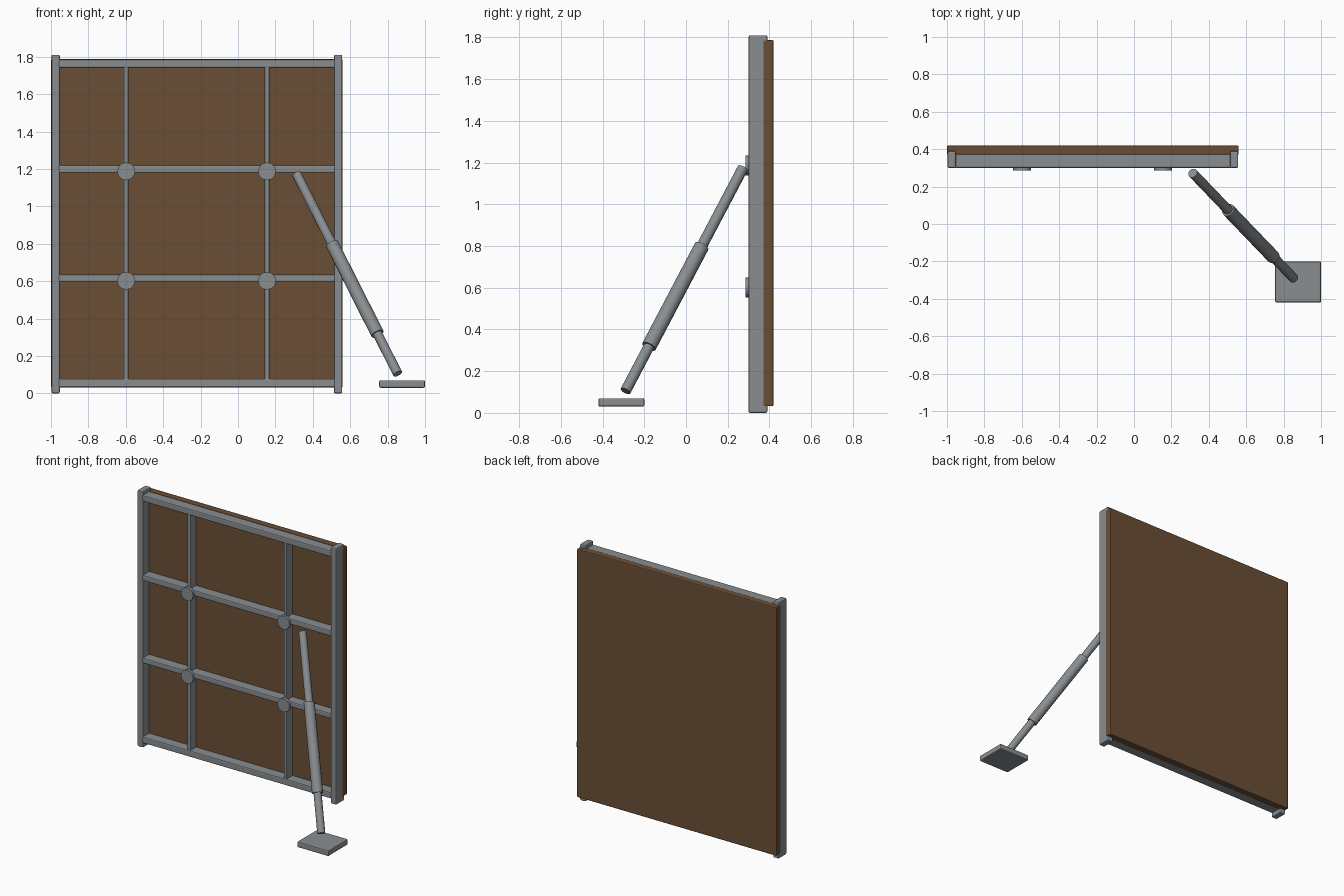
import bpy, bmesh
from mathutils import Vector

default = bpy.data.objects.get("Cube")
if default:
    bpy.data.objects.remove(default, do_unlink=True)


def material(name, rgb):
    m = bpy.data.materials.new(name)
    m.use_nodes = True
    m.diffuse_color = (*rgb, 1)
    m.node_tree.nodes["Principled BSDF"].inputs["Base Color"].default_value = (*rgb, 1)
    return m


steel = material("grey steel", (0.25, 0.27, 0.28))
wood = material("brown plywood", (0.147, 0.077, 0.036))


def finish(name, bm, mat, bevel=0.0):
    mesh = bpy.data.meshes.new(name)
    bm.to_mesh(mesh)
    bm.free()
    mesh.materials.append(mat)
    obj = bpy.data.objects.new(name, mesh)
    bpy.context.collection.objects.link(obj)
    if bevel:
        mod = obj.modifiers.new("soft edges", 'BEVEL')
        mod.width = bevel
        mod.segments = 2
    return obj


def box(name, xs, ys, zs, mat=steel, bevel=0.007):
    bm = bmesh.new()
    bmesh.ops.create_cube(bm, size=1)
    for v in bm.verts:
        v.co = [(a + b) / 2 + c * (b - a) for (a, b), c in zip((xs, ys, zs), v.co)]
    return finish(name, bm, mat, bevel)


def rod(name, start, end, radius, sides=12):
    start, end = Vector(start), Vector(end)
    axis = end - start
    bm = bmesh.new()
    bmesh.ops.create_cone(bm, cap_ends=True, segments=sides, radius1=radius,
                          radius2=radius, depth=axis.length)
    turn = axis.to_track_quat('Z', 'Y').to_matrix().to_4x4()
    bm.transform(turn)
    bmesh.ops.translate(bm, verts=bm.verts, vec=(start + end) / 2)
    obj = finish(name, bm, steel)
    bpy.ops.object.select_all(action='DESELECT')
    bpy.context.view_layer.objects.active = obj
    obj.select_set(True)
    bpy.ops.object.shade_smooth_by_angle(angle=0.7)
    return obj


# Formwork sheet
box("plywood_panel", (-1, 0.56), (0.37, 0.42), (0.032, 1.787), wood)

# Outer frame
front, back = 0.30, 0.375
box("right_post", (-0.997, -0.953), (front, 0.39), (0, 1.81))
box("left_post", (0.513, 0.557), (front, 0.39), (0, 1.81))
for name, low, high in (("bottom_rail", 0.033, 0.078), ("lower_rail", 0.597, 0.635),
                        ("upper_rail", 1.18, 1.22), ("top_rail", 1.74, 1.784)):
    box(name, (-0.96, 0.52), (front, back), (low, high))

# Vertical stiffeners and tie plates
for side, x in (("right", -0.598), ("left", 0.155)):
    box(side + "_stiffener", (x - 0.0125, x + 0.0125), (front + 0.004, back), (0.07, 1.75), bevel=0.005)
    for level, z in (("lower", 0.602), ("upper", 1.187)):
        rod(f"{side}_{level}_tie_plate", (x, 0.285, z), (x, 0.305, z), 0.048)

# Telescopic prop and its foot
top, foot = Vector((0.314, 0.272, 1.172)), Vector((0.854, -0.29, 0.105))
rod("prop_inner_tube", top, foot, 0.026)
rod("prop_sleeve", top.lerp(foot, 0.35), top.lerp(foot, 0.80), 0.036)
box("foot_plate", (0.755, 1.0), (-0.42, -0.2), (0.03, 0.07))
